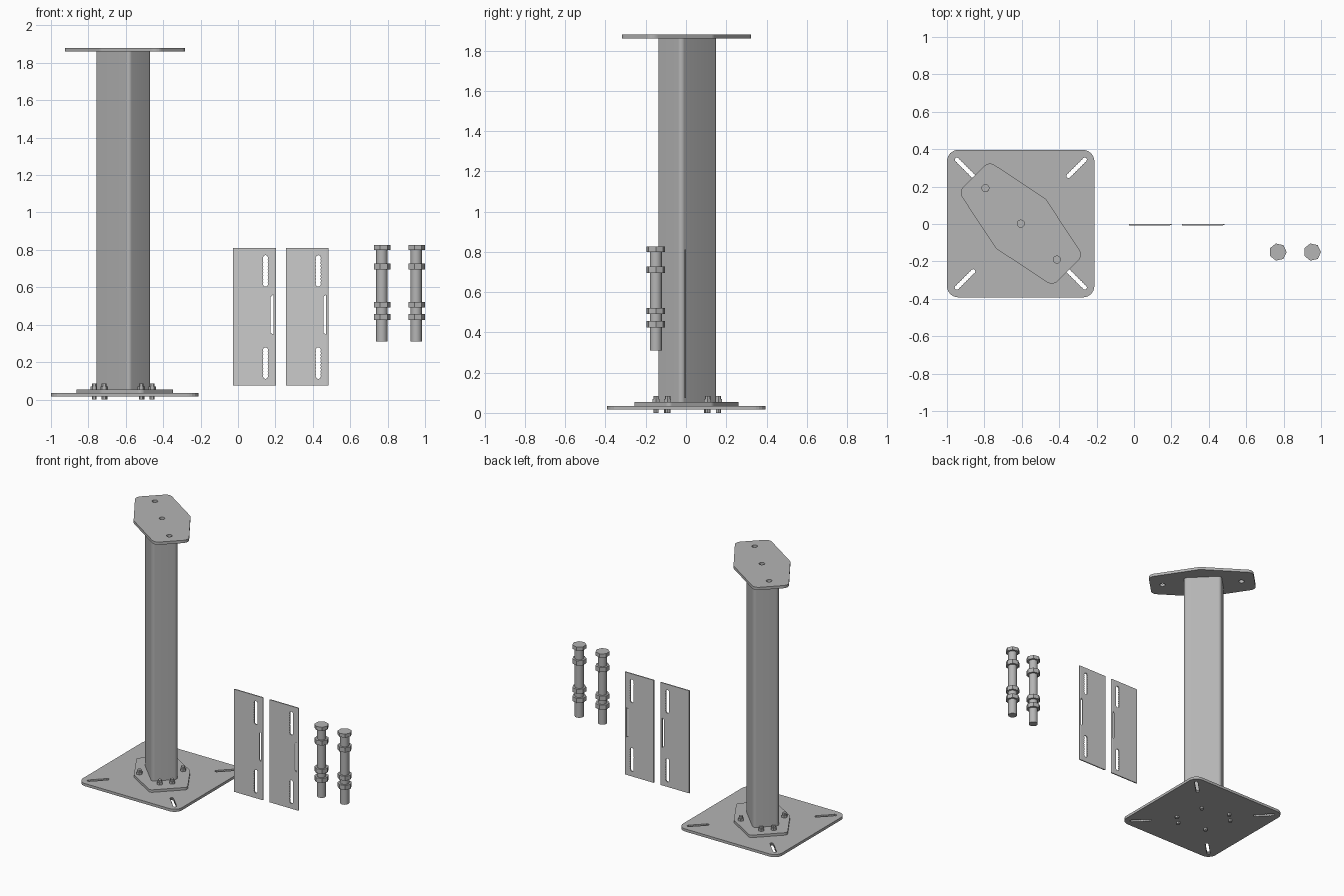
import bpy, bmesh
from math import cos, sin, pi, sqrt
from mathutils import Vector

if "Cube" in bpy.data.objects:
    bpy.data.objects.remove(bpy.data.objects["Cube"])

CX, CY = -0.605, 0.002      # stand centre
S = 1 / sqrt(2)
steel = bpy.data.materials.new("dark_steel")
steel.diffuse_color = (0.46, 0.46, 0.46, 1)
steel.use_nodes = True
steel.node_tree.nodes["Principled BSDF"].inputs["Base Color"].default_value = steel.diffuse_color


def diag(u, v, cx=CX, cy=CY):
    """Stand's diagonal axes (u back-left, v back-right) to x, y."""
    return Vector((cx + (v - u) * S, cy + (u + v) * S))


def rounded(points, radii, n=6):
    """Round the corners of a polygon."""
    out = []
    for i, p in enumerate(points):
        p, a, b = (Vector(q) for q in (p, points[i - 1], points[(i + 1) % len(points)]))
        r = radii[i]
        da, db = (a - p).normalized(), (b - p).normalized()
        half = da.angle(db) / 2
        t = r * cos(half) / sin(half)
        c = p + (da + db).normalized() * (r / sin(half))
        s, e = p + da * t, p + db * t
        for k in range(n + 1):
            out.append(c + (s - c).lerp(e - c, k / n).normalized() * r)
    return out


def circle(c, r, n=16):
    return [Vector((c[0] + r * cos(2 * pi * k / n), c[1] + r * sin(2 * pi * k / n))) for k in range(n)]


def slot(a, b, w, n=7):
    """Chain-drilled slot outline with scalloped sides."""
    a, b = Vector(a), Vector(b)
    d = (b - a).normalized()
    nrm = Vector((-d.y, d.x))
    a, b = a + d * w, b - d * w
    side = [(a.lerp(b, k / (2 * n)), w * (0.8 if k % 2 else 1)) for k in range(2 * n + 1)]
    end_b = [b + d * w * 0.8 + nrm * w * 0.6, b + d * w, b + d * w * 0.8 - nrm * w * 0.6]
    end_a = [a - d * w * 0.8 - nrm * w * 0.6, a - d * w, a - d * w * 0.8 + nrm * w * 0.6]
    return [p + nrm * h for p, h in side] + end_b + [p - nrm * h for p, h in reversed(side)] + end_a


def prism(name, outline, z0, z1, holes=(), mat=steel):
    """Extruded flat outline with holes."""
    cu = bpy.data.curves.new(name + "_profile", 'CURVE')
    cu.dimensions, cu.fill_mode, cu.extrude = '2D', 'BOTH', (z1 - z0) / 2
    for pts in (outline, *holes):
        sp = cu.splines.new('POLY')
        sp.points.add(len(pts) - 1)
        for q, p in zip(sp.points, pts):
            q.co = (p[0], p[1], 0, 1)
        sp.use_cyclic_u = True
    tmp = bpy.data.objects.new(name + "_tmp", cu)
    bpy.context.collection.objects.link(tmp)
    bpy.context.view_layer.update()
    me = bpy.data.meshes.new_from_object(tmp.evaluated_get(bpy.context.evaluated_depsgraph_get()))
    bpy.data.objects.remove(tmp)
    bpy.data.curves.remove(cu)
    me.name = name
    bm = bmesh.new()
    bm.from_mesh(me)
    bmesh.ops.remove_doubles(bm, verts=bm.verts, dist=1e-5)
    bmesh.ops.recalc_face_normals(bm, faces=bm.faces)
    for v in bm.verts:
        v.co.z += (z0 + z1) / 2
    for f in bm.faces:
        f.smooth = False
    bm.to_mesh(me)
    bm.free()
    if mat:
        me.materials.append(mat)
    ob = bpy.data.objects.new(name, me)
    bpy.context.collection.objects.link(ob)
    return ob


def smooth(ob):
    bpy.ops.object.select_all(action='DESELECT')
    bpy.context.view_layer.objects.active = ob
    ob.select_set(True)
    bpy.ops.object.shade_smooth_by_angle()


def stack(name, parts):
    """One object from stacked cylinders (centre, radius, z0, z1, sides)."""
    bm = bmesh.new()
    for c, r, z0, z1, n in parts:
        ring = [bm.verts.new((p.x, p.y, z0)) for p in circle(c, r, n)]
        top = [bm.verts.new((v.co.x, v.co.y, z1)) for v in ring]
        bm.faces.new(ring[::-1])
        bm.faces.new(top)
        for i in range(n):
            j = (i + 1) % n
            bm.faces.new((ring[i], ring[j], top[j], top[i]))
    me = bpy.data.meshes.new(name)
    bm.to_mesh(me)
    bm.free()
    me.materials.append(steel)
    ob = bpy.data.objects.new(name, me)
    bpy.context.collection.objects.link(ob)
    smooth(ob)


def hexagon(end, end_half, mid_half, r_end, r_mid):
    uv = [(end, end_half), (end, -end_half), (0, -mid_half), (-end, -end_half), (-end, end_half), (0, mid_half)]
    return rounded([diag(*p) for p in uv], [r_end, r_end, r_mid] * 2)


# Base plate with diagonal corner slots
h = 0.394
prism("base_plate",
      rounded([(-0.606 + x * h, CY + y * h) for x, y in ((-1, -1), (1, -1), (1, 1), (-1, 1))], [0.06] * 4),
      0.016, 0.035,
      [slot((CX + x * 0.247, CY + y * 0.247), (CX + x * 0.35, CY + y * 0.35), 0.0125)
       for x in (-1, 1) for y in (-1, 1)])

# Lower flange, top plate and rectangular column
prism("lower_flange", hexagon(0.25, 0.125, 0.186, 0.025, 0.04), 0.035, 0.053)
prism("top_plate", hexagon(0.357, 0.115, 0.188, 0.045, 0.04), 1.86, 1.88,
      [circle(diag(u, 0), 0.019) for u in (-0.272, 0, 0.268)])
FX, FY = -0.614, 0.006
smooth(prism("column", rounded([diag(u * 0.129, v * 0.087, FX, FY)
                                for u, v in ((-1, -1), (-1, 1), (1, 1), (1, -1))], [0.022] * 4),
             0.053, 1.86))

# Six flange studs with nuts
for i, (u, v) in enumerate([(a * 0.178, b * 0.041) for a in (-1, 1) for b in (-1, 1)] + [(0, -0.144), (0, 0.144)]):
    c = diag(u, v, FX, FY)
    stack(f"flange_stud_{i + 1}", [(c, 0.013, 0, 0.085, 12), (c, 0.02, 0.05, 0.07, 6)])

# Two upright slotted plates with a thinned right edge
for i, x in enumerate((-0.026, 0.256)):
    w = 0.228
    notch = [(x + 0.201, 0.357), (x + 0.215, 0.347), (x + 0.215, 0.56), (x + 0.201, 0.55)]
    ob = prism(f"slotted_plate_{i + 1}",
               [(x, 0.074), (x + w, 0.074), (x + w, 0.811), (x, 0.811)], -0.004, 0.004,
               [slot((x + 0.173, a), (x + 0.173, b), 0.0145, 8) for a, b in ((0.11, 0.279), (0.603, 0.772))] + [notch],
               None)
    bm = bmesh.new()
    bm.from_mesh(ob.data)
    bmesh.ops.bisect_plane(bm, geom=bm.verts[:] + bm.edges[:] + bm.faces[:],
                           plane_co=(x + w - 0.01, 0, 0), plane_no=(1, 0, 0))
    for vt in bm.verts:
        if vt.co.x > x + w - 0.002:
            vt.co.z *= 0.4
    bm.to_mesh(ob.data)
    bm.free()
    ob.rotation_euler.x = pi / 2
    ob.location.y = -0.003

# Two long bolts with seven-sided head and nuts
for i, x in enumerate((0.769, 0.953)):
    c = (x, -0.15)
    stack(f"long_bolt_{i + 1}", [(c, 0.03, 0.311, 0.806, 20)] +
          [(c, 0.047, a, b, 7) for a, b in ((0.8, 0.826), (0.694, 0.727), (0.491, 0.522), (0.425, 0.457))])
